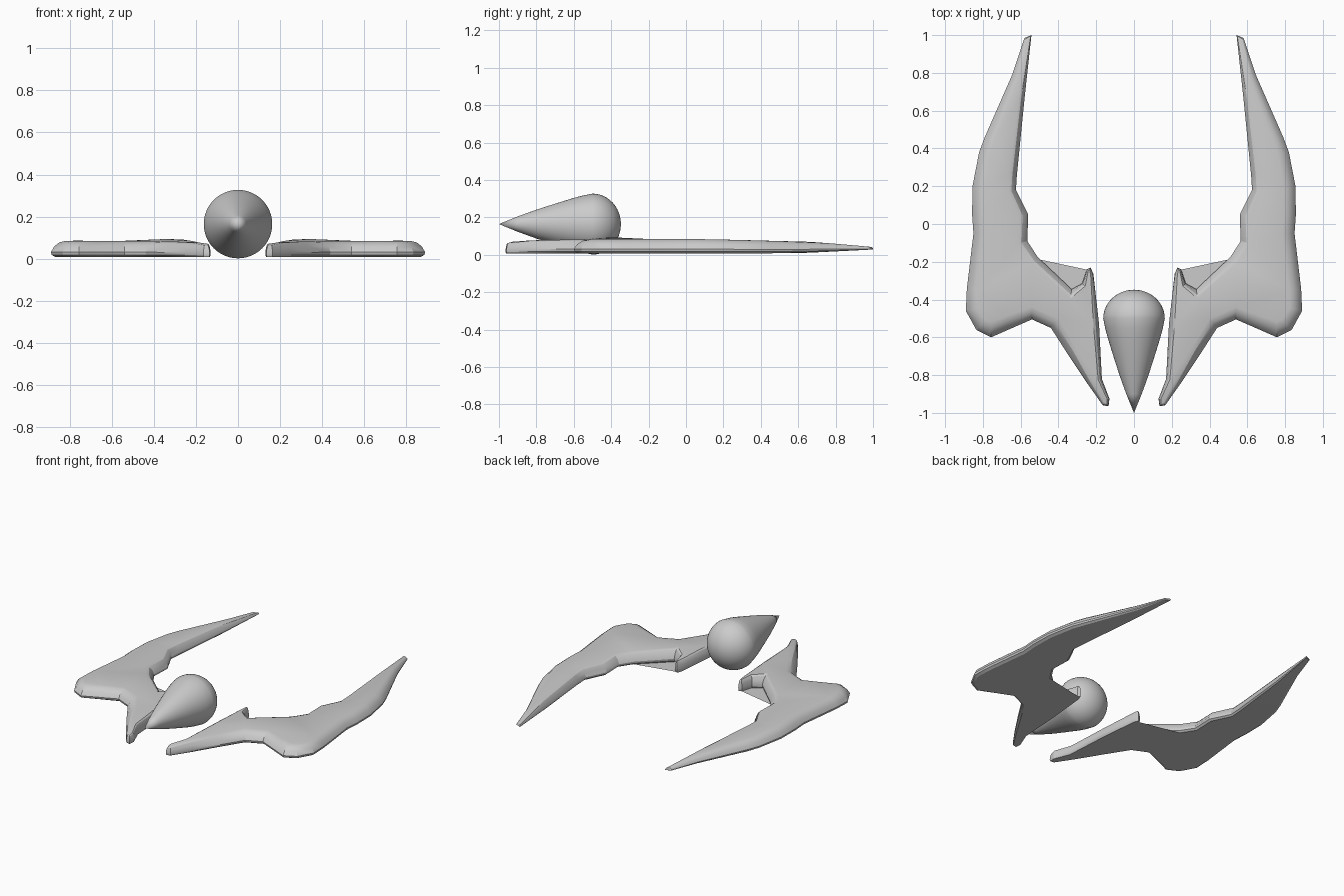
import bpy, bmesh, math
from mathutils import Vector

if "Cube" in bpy.data.objects:
    bpy.data.objects.remove(bpy.data.objects["Cube"])


def finish(name, bm, angle):
    bmesh.ops.recalc_face_normals(bm, faces=bm.faces[:])
    me = bpy.data.meshes.new(name)
    bm.to_mesh(me)
    bm.free()
    ob = bpy.data.objects.new(name, me)
    bpy.context.collection.objects.link(ob)
    bpy.ops.object.select_all(action='DESELECT')
    ob.select_set(True)
    bpy.context.view_layer.objects.active = ob
    bpy.ops.object.shade_smooth_by_angle(angle=math.radians(angle))
    return ob


# Wing outline, clockwise from the horn tip: x, y, bevel width
outline = [
    (.543, 1.0, .008), (.58, .985, .012), (.645, .79, .035), (.79, .46, .055),
    (.82, .38, .06), (.855, .20, .065), (.857, .05, .065), (.85, -.05, .065),
    (.885, -.345, .065), (.89, -.46, .065), (.835, -.56, .07), (.757, -.60, .075),
    (.655, -.555, .07), (.54, -.505, .06), (.44, -.55, .06), (.35, -.69, .055),
    (.25, -.84, .03), (.165, -.96, .012), (.135, -.965, .01), (.13, -.925, .012),
    (.17, -.82, .02), (.185, -.53, .03), (.215, -.265, .015), (.23, -.23, .01),
    (.25, -.24, .01), (.275, -.315, .02), (.33, -.345, .04), (.51, -.175, .045),
    (.565, -.09, .05), (.56, .05, .05), (.625, .18, .04), (.62, .26, .04),
    (.58, .66, .03),
]


def lerp_table(table, t):
    for (a, u), (b, v) in zip(table, table[1:]):
        if t <= b:
            return u + (v - u) * max(0, (t - a) / (b - a))
    return table[-1][1]


def top_z(x, y):
    along = lerp_table([(-1, .055), (-.9, .075), (-.6, .083), (0, .085), (.3, .079),
                        (.7, .068), (.9, .052), (1, .042)], y)
    bump = .014 * max(0, 1 - math.hypot(x - .34, y + .4) / .18)
    return along + bump


def ring(bm, frac, level):
    verts = []
    n = len(outline)
    for i, (x, y, w) in enumerate(outline):
        p = Vector((x, y))
        d1 = (p - Vector(outline[i - 1][:2])).normalized()
        d2 = (Vector(outline[(i + 1) % n][:2]) - p).normalized()
        n1, n2 = Vector((d1.y, -d1.x)), Vector((d2.y, -d2.x))
        m = (n1 + n2).normalized()
        q = p + m * w * frac / max(m.dot(n1), .7)
        t = top_z(x, y)
        low = .008 + .02 * max(0, (y - .6) / .4)
        verts.append(bm.verts.new((q.x, q.y, low + (t - low) * level)))
    return verts


# Wings: bevelled slab, mirrored
bm = bmesh.new()
rings = [ring(bm, f, l) for f, l in ((.3, 0), (.05, .13), (0, .3), (.22, .65), (.6, .91), (1, 1))]
for a, b in zip(rings, rings[1:]):
    for i in range(len(a)):
        bm.faces.new((a[i - 1], a[i], b[i], b[i - 1]))
caps = [bm.faces.new(rings[0][::-1]), bm.faces.new(rings[-1])]
bmesh.ops.triangulate(bm, faces=caps)
wings = finish("wings", bm, 25)
wings.modifiers.new("mirror", 'MIRROR').use_axis[0] = True

# Teardrop body: profile spun around the y axis
R, CY, CZ, SEG = .163, -.5, .164, 48
profile = [(-.9, .041), (-.8, .077), (-.7, .109), (-.6, .14), (-.55, .153)]
profile += [(CY + .152 * math.sin(a), R * math.cos(a))
            for a in (math.pi / 2 * k / 12 for k in range(12))]
bm = bmesh.new()
loops = [[bm.verts.new((r * math.cos(2 * math.pi * k / SEG), y,
                        CZ + r * math.sin(2 * math.pi * k / SEG))) for k in range(SEG)]
         for y, r in profile]
for a, b in zip(loops, loops[1:]):
    for i in range(SEG):
        bm.faces.new((a[i - 1], a[i], b[i], b[i - 1]))
for y, loop in ((-1, loops[0]), (CY + .152, loops[-1])):
    tip = bm.verts.new((0, y, CZ))
    for i in range(SEG):
        bm.faces.new((loop[i - 1], loop[i], tip))
finish("teardrop_body", bm, 40)
